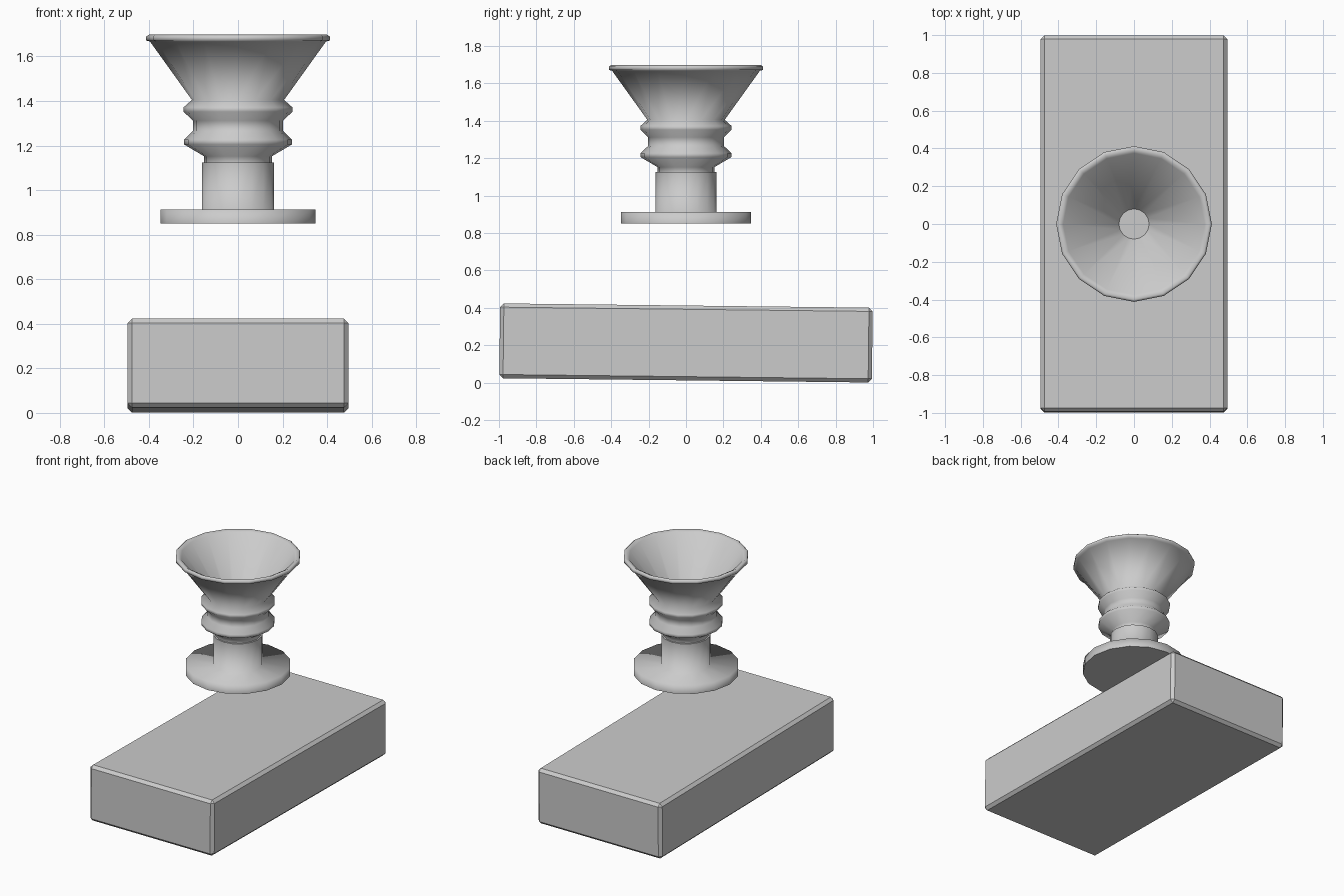
import bpy, bmesh, math

if "Cube" in bpy.data.objects:
    bpy.data.objects.remove(bpy.data.objects["Cube"])

SIDES = 16


def lathe(name, profile):
    """Revolve (radius, z) points round z, closing both ends with flat caps."""
    bm = bmesh.new()
    rings = []
    for r, z in profile:
        rings.append([bm.verts.new((r * math.cos(2 * math.pi * i / SIDES),
                                    r * math.sin(2 * math.pi * i / SIDES), z))
                      for i in range(SIDES)])
    for a, b in zip(rings, rings[1:]):
        for i in range(SIDES):
            j = (i + 1) % SIDES
            bm.faces.new((a[i], a[j], b[j], b[i]))
    bm.faces.new(rings[0][::-1])
    bm.faces.new(rings[-1])
    bmesh.ops.recalc_face_normals(bm, faces=bm.faces)
    for f in bm.faces:
        f.smooth = len(f.verts) == 4
    mesh = bpy.data.meshes.new(name)
    bm.to_mesh(mesh)
    bm.free()
    obj = bpy.data.objects.new(name, mesh)
    bpy.context.collection.objects.link(obj)
    return obj


# Slab: chamfered block with a very slight forward tilt
bpy.ops.mesh.primitive_cube_add(size=1, location=(0, 0, 0.212))
slab = bpy.context.object
slab.name = "slab"
slab.scale = (0.99, 1.992, 0.40)
bpy.ops.object.transform_apply(location=False, rotation=False, scale=True)
slab.rotation_euler.x = math.radians(-0.66)
chamfer = slab.modifiers.new("chamfer", 'BEVEL')
chamfer.width = 0.02
chamfer.segments = 1

# Flange and stem
lathe("flange_stem", [(0.347, 0.85), (0.347, 0.912), (0.162, 0.912), (0.162, 1.125)])

# Bellows and flared cup, outer wall up, over the rim and down inside
lathe("bellows_cup", [
    (0.152, 1.12), (0.152, 1.152), (0.242, 1.205), (0.242, 1.227),
    (0.203, 1.265), (0.203, 1.312), (0.244, 1.352), (0.244, 1.372),
    (0.207, 1.405), (0.395, 1.667), (0.412, 1.672), (0.412, 1.69),
    (0.400, 1.698), (0.375, 1.685), (0.08, 1.28)])
